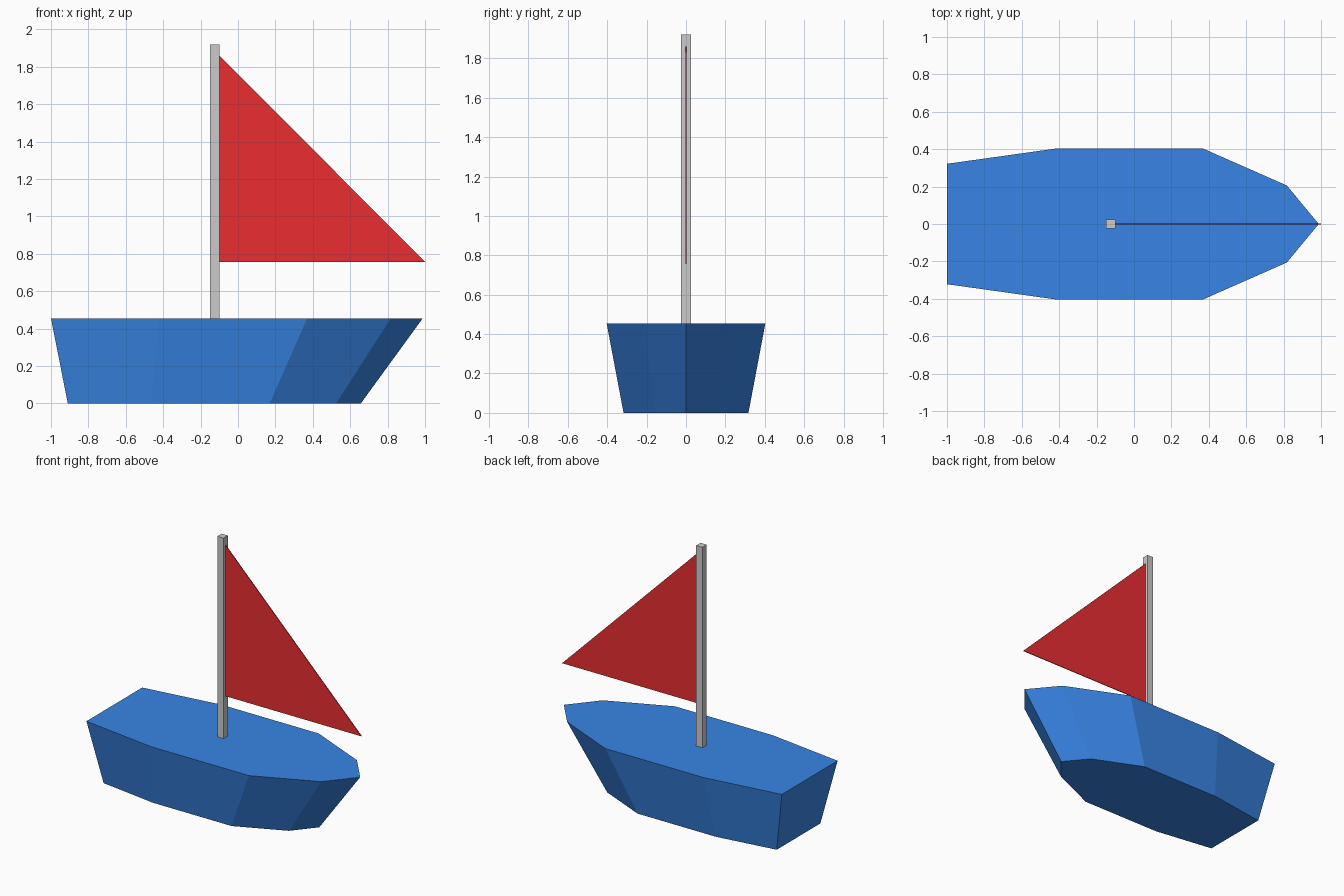
import bpy
import bmesh

if "Cube" in bpy.data.objects:
    bpy.data.objects.remove(bpy.data.objects["Cube"])


def make_object(name, bm, color=None):
    bmesh.ops.recalc_face_normals(bm, faces=bm.faces)
    mesh = bpy.data.meshes.new(name)
    bm.to_mesh(mesh)
    bm.free()
    obj = bpy.data.objects.new(name, mesh)
    bpy.context.collection.objects.link(obj)
    if color:
        mat = bpy.data.materials.new(name + "_paint")
        mat.diffuse_color = (*color, 1)
        mat.use_nodes = True
        mat.node_tree.nodes["Principled BSDF"].inputs["Base Color"].default_value = mat.diffuse_color
        mesh.materials.append(mat)
    return obj


def outline(bm, half, z):
    """Mirror a stern-to-bow half outline into a full ring of vertices."""
    ring = half + [(x, -y) for x, y in reversed(half) if y > 0]
    return [bm.verts.new((x, y, z)) for x, y in ring]


# Hull: keel outline lofted to the wider, longer deck outline
DECK_Z = 0.455
keel_half = [(-0.91, 0.252), (-0.465, 0.317), (0.17, 0.317), (0.525, 0.16), (0.657, 0)]
deck_half = [(-1.0, 0.322), (-0.42, 0.403), (0.37, 0.403), (0.817, 0.206), (0.988, 0)]
bm = bmesh.new()
keel = outline(bm, keel_half, 0)
deck = outline(bm, deck_half, DECK_Z)
bm.faces.new(keel)
bm.faces.new(deck)
for i in range(len(keel)):
    j = (i + 1) % len(keel)
    bm.faces.new((keel[i], keel[j], deck[j], deck[i]))
make_object("hull", bm, (0.04, 0.235, 0.79))

# Mast: square post standing on the deck
MAST_X, MAST_W, MAST_TOP = -0.125, 0.05, 1.92
bm = bmesh.new()
bmesh.ops.create_cube(bm, size=1)
bmesh.ops.scale(bm, vec=(MAST_W, MAST_W, MAST_TOP - DECK_Z), verts=bm.verts)
bmesh.ops.translate(bm, vec=(MAST_X, 0, (MAST_TOP + DECK_Z) / 2), verts=bm.verts)
make_object("mast", bm)

# Sail: very thin triangular sheet attached to the mast
luff_x = MAST_X + MAST_W / 2
bm = bmesh.new()
bm.faces.new([bm.verts.new((x, 0, z)) for x, z in
              [(luff_x, 0.757), (1.0, 0.757), (luff_x, 1.86)]])
sail = make_object("sail", bm, (0.82, 0.027, 0.031))
cloth = sail.modifiers.new("thickness", 'SOLIDIFY')
cloth.thickness = 0.006
cloth.offset = 0
